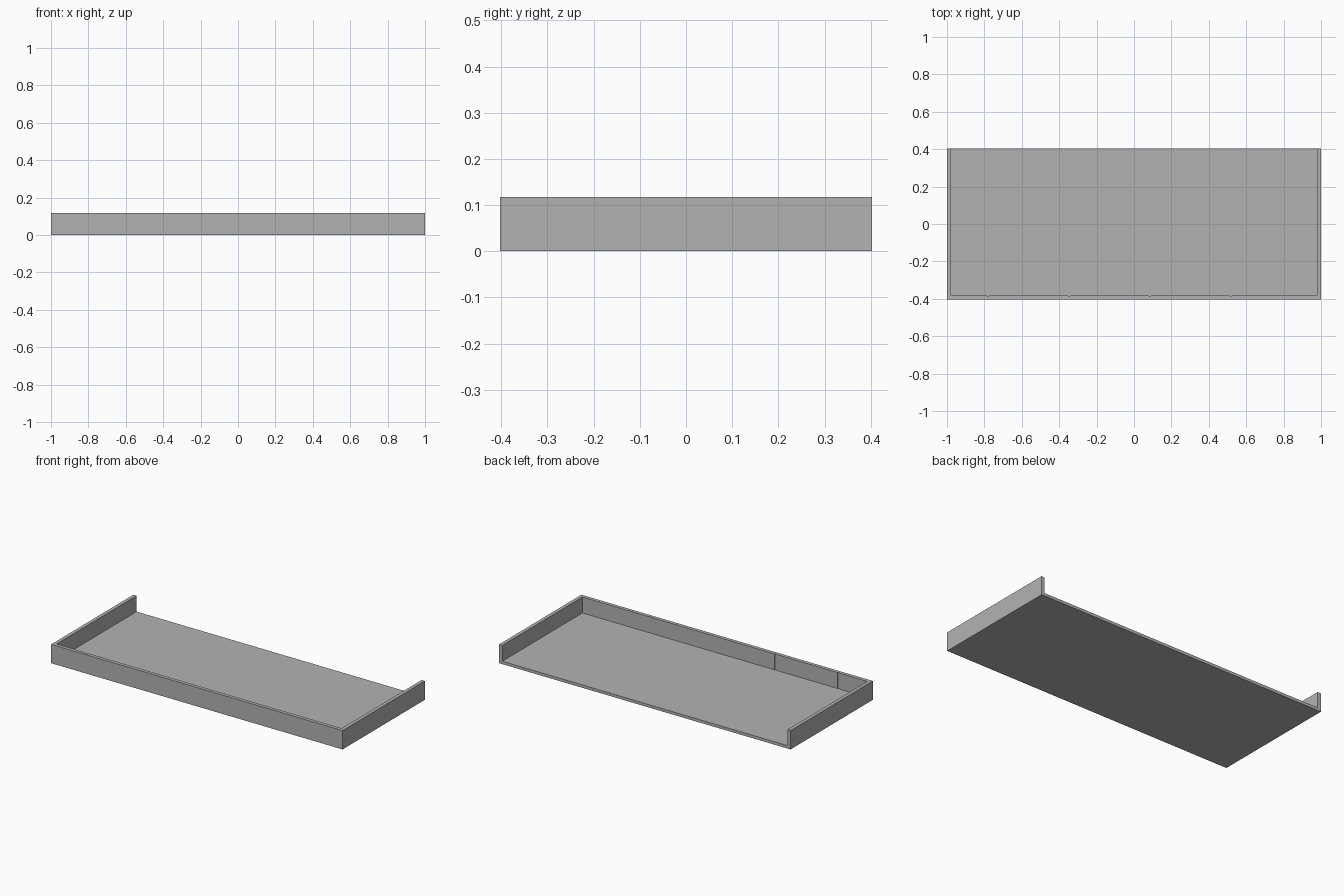
import bpy
import bmesh

cube = bpy.data.objects.get("Cube")
if cube:
    bpy.data.objects.remove(cube, do_unlink=True)

HALF_X, HALF_Y, HEIGHT = 1.0, 0.403, 0.117
WALL, FLOOR = 0.022, 0.018
SLOT_WIDTH, SLOT_DEPTH = 0.012, 0.004
SLOTS = [-0.78 + 0.432 * i for i in range(4)]

grey = bpy.data.materials.new("plain grey")
grey.use_nodes = True
colour = (0.45, 0.45, 0.45, 1)
grey.diffuse_color = colour
grey.node_tree.nodes["Principled BSDF"].inputs["Base Color"].default_value = colour


def prism(name, outline, bottom, top):
    """Extrude a flat outline from bottom to top."""
    bm = bmesh.new()
    face = bm.faces.new([bm.verts.new((x, y, bottom)) for x, y in outline])
    side = bmesh.ops.extrude_face_region(bm, geom=[face])["geom"]
    verts = [v for v in side if isinstance(v, bmesh.types.BMVert)]
    bmesh.ops.translate(bm, verts=verts, vec=(0, 0, top - bottom))
    bmesh.ops.recalc_face_normals(bm, faces=bm.faces)
    mesh = bpy.data.meshes.new(name)
    bm.to_mesh(mesh)
    bm.free()
    mesh.materials.append(grey)
    obj = bpy.data.objects.new(name, mesh)
    bpy.context.collection.objects.link(obj)
    return obj


# Solid block for the tray
tray = prism("tray", [(-HALF_X, -HALF_Y), (HALF_X, -HALF_Y),
                      (HALF_X, HALF_Y), (-HALF_X, HALF_Y)], 0, HEIGHT)

# Cavity open at the back, with narrow slots along the front wall
inner_x, inner_y = HALF_X - WALL, -HALF_Y + WALL
outline = [(-inner_x, inner_y)]
for x in SLOTS:
    a, b = x - SLOT_WIDTH / 2, x + SLOT_WIDTH / 2
    outline += [(a, inner_y), (a, inner_y - SLOT_DEPTH),
                (b, inner_y - SLOT_DEPTH), (b, inner_y)]
outline += [(inner_x, inner_y), (inner_x, HALF_Y + 0.1), (-inner_x, HALF_Y + 0.1)]
cavity = prism("cavity_cutter", outline, FLOOR, HEIGHT + 0.1)
cavity.hide_render = True
cavity.hide_set(True)

# Hollow out the block
cut = tray.modifiers.new("hollow", "BOOLEAN")
cut.operation = "DIFFERENCE"
cut.solver = "EXACT"
cut.object = cavity
bpy.context.view_layer.objects.active = tray
tray.select_set(True)
bpy.ops.object.modifier_apply(modifier=cut.name)
bpy.data.objects.remove(cavity, do_unlink=True)
